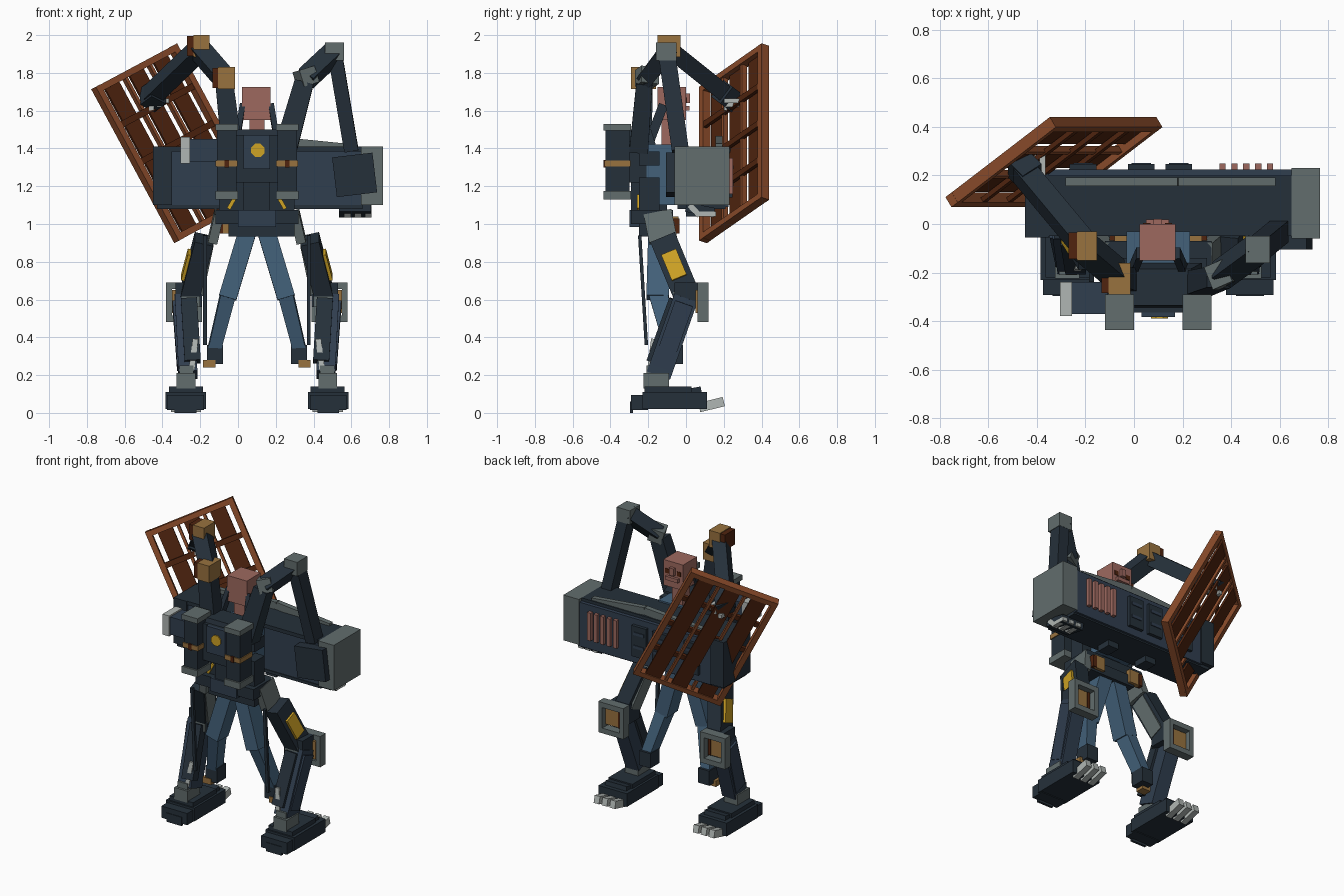
import bpy, bmesh, math
from mathutils import Vector, Matrix

if "Cube" in bpy.data.objects:
    bpy.data.objects.remove(bpy.data.objects["Cube"])


def paint(name, hexa):
    m = bpy.data.materials.new(name)
    c = [int(hexa[i:i + 2], 16) / 255 for i in (0, 2, 4)]
    m.diffuse_color = [v / 12.92 if v < .04 else ((v + .055) / 1.055) ** 2.4 for v in c] + [1]
    m.use_nodes = True
    m.node_tree.nodes["Principled BSDF"].inputs["Base Color"].default_value = m.diffuse_color
    return m


DARK = paint("dark navy", "25303A")
NAVY = paint("navy", "303E4F")
STEEL = paint("steel blue", "43617A")
GRAY = paint("gray", "626D6D")
LIGHT = paint("light gray", "B0B6B3")
RUST = paint("rust", "8A4B2A")
BROWN = paint("dark brown", "50240F")
TAN = paint("tan", "98723F")
YELLOW = paint("yellow", "CFA325")
PINK = paint("dusty pink", "9D695F")


def block(name, mat, size, matrix, taper=1.0):
    """Box of a given size; taper scales its top end."""
    bm = bmesh.new()
    bmesh.ops.create_cube(bm, size=1)
    for v in bm.verts:
        k = taper if v.co.z > 0 else 1
        v.co = Vector((v.co.x * size[0] * k, v.co.y * size[1] * k, v.co.z * size[2]))
    me = bpy.data.meshes.new(name)
    bm.to_mesh(me)
    bm.free()
    me.materials.append(mat)
    ob = bpy.data.objects.new(name, me)
    bpy.context.collection.objects.link(ob)
    ob.matrix_world = matrix
    return ob


def box(name, mat, x, y, z):
    """Box from (low, high) ranges."""
    r = (x, y, z)
    return block(name, mat, [abs(b - a) for a, b in r],
                 Matrix.Translation([(a + b) / 2 for a, b in r]))


def beam(name, mat, p, q, w, d, taper=1.0, ref=(1, 0, 0)):
    """Bar from p to q, w wide along ref and d deep."""
    p, q = Vector(p), Vector(q)
    z = (q - p).normalized()
    x = Vector(ref)
    x = (x - z * x.dot(z)).normalized()
    y = z.cross(x)
    m = Matrix((x, y, z)).transposed().to_4x4()
    m.translation = (p + q) / 2
    return block(name, mat, (w, d, (q - p).length), m, taper)


CX = 0.1  # centre line of the walker

# Cargo body across the back
box("cargo_body", NAVY, (-.36, .66), (-.04, .225), (1.09, 1.39))
box("cargo_roof", DARK, (-.45, .65), (-.05, .2), (1.385, 1.41))
box("cargo_floor", DARK, (-.43, .66), (-.045, .21), (1.08, 1.1))
box("cargo_left_end", DARK, (-.45, -.35), (-.055, .235), (1.1, 1.41))
box("cargo_right_end", GRAY, (.65, .767), (-.06, .23), (1.1, 1.41))
beam("roof_ridge", GRAY, (.18, .175, 1.44), (.58, .175, 1.40), .035, .05, ref=(0, 1, 0))
beam("roof_ridge", GRAY, (.18, .175, 1.44), (-.28, .175, 1.41), .035, .05, ref=(0, 1, 0))
for x in (-.21, .03, .185):
    box("back_panel", DARK, (x - .055, x + .055), (.22, .247), (1.14, 1.35))
    for z in (1.2, 1.29):
        box("panel_latch", NAVY, (x - .04, x + .04), (.245, .252), (z, z + .02))
for i in range(5):
    x = .365 + i * .049
    box("vent_bar", PINK, (x - .013, x + .013), (.21, .25), (1.16, 1.35))
for x in (-.05, .25):
    box("floor_bracket", DARK, (x - .04, x + .04), (.0, .1), (1.04, 1.09))

# Chest and torso
box("torso", STEEL, (-.03, .23), (-.21, -.03), (1.1, 1.42))
box("torso_upper_side", DARK, (-.1, .3), (-.25, -.14), (1.31, 1.385))
box("torso_lower_side", DARK, (-.1, .3), (-.25, -.14), (1.05, 1.245))
box("chest", DARK, (-.03, .23), (-.365, -.19), (1.22, 1.47))
beam("chest_top", DARK, (CX, -.26, 1.42), (CX, -.26, 1.50), .36, .2, .75)
box("belly", DARK, (.03, .17), (-.29, -.1), (1.05, 1.25))
box("chest_panel", NAVY, (.03, .17), (-.383, -.36), (1.29, 1.47))
bpy.ops.mesh.primitive_cylinder_add(vertices=8, radius=.038, depth=.009, location=(.105, -.386, 1.39),
                                    rotation=(math.pi / 2, math.pi / 8, 0))
emblem = bpy.context.object
emblem.name = "chest_badge"
emblem.data.materials.append(YELLOW)

for s in (-1, 1):
    c = CX + s * .16
    box("chest_pod", DARK, (c - .052, c + .052), (-.425, -.3), (1.15, 1.5))
    box("pod_top_cap", GRAY, (c - .06, c + .06), (-.437, -.29), (1.495, 1.53))
    box("pod_bottom_cap", GRAY, (c - .06, c + .06), (-.437, -.29), (1.13, 1.175))
    box("pod_band", TAN, (c - .058, c + .058), (-.432, -.295), (1.305, 1.337))
    box("pod_band_clip", BROWN, (c - .012, c + .012), (-.436, -.42), (1.3, 1.34))
    beam("collar", DARK, (CX + s * .11, -.2, 1.42), (CX + s * .075, -.12, 1.63), .03, .05)
    beam("side_strap", YELLOW, (CX + s * .15, -.25, 1.08), (CX + s * .11, -.25, 1.15), .02, .02)

# Pelvis
box("hip_block", DARK, (-.12, .32), (-.29, -.07), (1.0, 1.075))
box("pelvis", DARK, (-.05, .3), (-.25, -.06), (.935, 1.01))
box("pelvis_front", NAVY, (.0, .2), (-.3, -.25), (.985, 1.075))

# Head
box("head", PINK, (.022, .172), (-.15, 0), (1.55, 1.725))
box("neck", PINK, (.06, .14), (-.13, -.05), (1.4, 1.56))
box("head_back_bar", PINK, (.05, .145), (-.01, .018), (1.6, 1.625))
box("head_back_knob", PINK, (.08, .115), (-.01, .02), (1.64, 1.69))
for s in (-1, 1):
    box("head_slot", BROWN, (.097 + s * .045 - .015, .097 + s * .045 + .015), (-.01, .004), (1.64, 1.67))

# Shoulder lamp on the left
box("lamp_body", NAVY, (-.26, -.11), (-.37, -.24), (1.33, 1.45))
box("lamp_end", LIGHT, (-.305, -.255), (-.38, -.24), (1.32, 1.46))
box("lamp_mount", DARK, (-.14, -.08), (-.34, -.2), (1.34, 1.42))

# Arm that holds the pallet
beam("upper_arm_a", DARK, (-.035, -.23, 1.42), (-.075, -.22, 1.77), .11, .1, .85)
box("shoulder_joint_a", TAN, (-.105, -.015), (-.29, -.16), (1.715, 1.83))
box("shoulder_joint_a_side", BROWN, (-.135, -.1), (-.285, -.165), (1.72, 1.825))
beam("middle_arm_a", DARK, (-.08, -.2, 1.78), (-.21, -.09, 1.93), .1, .09)
box("elbow_a", TAN, (-.235, -.152), (-.15, -.03), (1.885, 2.0))
box("elbow_a_side", BROWN, (-.27, -.23), (-.145, -.035), (1.89, 1.995))
beam("forearm_a", DARK, (-.21, -.08, 1.92), (-.46, .22, 1.68), .09, .09)
beam("hand_a", DARK, (-.42, .19, 1.70), (-.48, .25, 1.655), .1, .11)
for i in range(3):
    box("finger_a", LIGHT, (-.47 + i * .04, -.445 + i * .04), (.2, .29), (1.6 + i * .02, 1.625 + i * .02))

# Arm that holds the cargo end
beam("upper_arm_b", DARK, (.25, -.25, 1.39), (.35, -.22, 1.75), .12, .1, .85)
beam("shoulder_joint_b", GRAY, (.32, -.225, 1.765), (.4, -.19, 1.79), .1, .09, ref=(0, 1, 0))
beam("middle_arm_b", DARK, (.36, -.21, 1.77), (.51, -.1, 1.91), .1, .085)
box("elbow_b", GRAY, (.46, .56), (-.16, -.05), (1.865, 1.96))
beam("forearm_b", DARK, (.515, -.1, 1.89), (.6, -.03, 1.39), .075, .09)
beam("hand_b", DARK, (.605, -.07, 1.365), (.63, -.07, 1.155), .215, .07)
beam("palm_b", DARK, (.62, 0, 1.09), (.62, .15, 1.06), .17, .05)
for i in range(3):
    x = .58 + i * .055
    beam("finger_b", LIGHT, (x, .02, 1.1), (x, .07, 1.045), .035, .03)
    box("finger_tip_b", LIGHT, (x - .017, x + .017), (.06, .16), (1.04, 1.065))

# Wooden pallet on the left: u runs across, v runs along
O = Vector((-.765, .09, 1.72))
U = Vector((.43, .33, .23))
V = Vector((.44, 0, -.815))
N = U.cross(V).normalized()


def slat(name, mat, a, b, width, thick, lift):
    p, q = [O + U * t[0] + V * t[1] + N * lift for t in (a, b)]
    beam(name, mat, p, q, width, thick, ref=U if a[0] == b[0] else V)


for t in (.03, .97):
    slat("pallet_long_rail", RUST, (t, 0), (t, 1), .035, .05, 0)
    slat("pallet_short_rail", RUST, (0, .02 if t < .5 else .98), (1, .02 if t < .5 else .98), .035, .05, 0)
for t in (.2, .5, .8):
    slat("pallet_plank", BROWN, (t, .02), (t, .98), .1, .015, .012)
for t in (.26, .5, .74):
    slat("pallet_cross_bar", BROWN, (.03, t), (.97, t), .035, .02, -.012)
for t in (.35, .65):
    slat("pallet_thin_rail", RUST, (t, .02), (t, .98), .018, .03, 0)

# Legs, mirrored about the centre line
for s in (-1, 1):
    def P(x, y, z):
        return (CX + s * x, y, z)

    def lbox(name, mat, x, y, z):
        return box(name, mat, sorted((CX + s * x[0], CX + s * x[1])), y, z)

    # hip skirts
    beam("hip_skirt", GRAY, P(.235, -.12, .91), P(.2, -.15, 1.06), .05, .15)
    lbox("hip_tan_block", TAN, (.1, .18), (-.075, -.04), (.95, 1.04))
    lbox("hip_brown_block", BROWN, (.17, .2), (-.07, -.035), (.95, 1.03))
    beam("hip_strap", DARK, P(.275, -.245, .94), P(.275, -.21, .36), .02, .018)
    # thigh
    beam("thigh", DARK, P(.28, -.12, .92), P(.355, .0, .63), .1, .14)
    beam("thigh_plate", GRAY, P(.245, -.12, .9), P(.3, -.01, .64), .03, .1)
    beam("thigh_yellow_panel", YELLOW, P(.351, -.091, .85), P(.387, -.035, .715), .03, .085)
    # knee frame with its inset pad
    lbox("knee", DARK, (.29, .43), (-.06, .06), (.56, .69))
    lbox("knee_pad", TAN, (.33, .45), (.05, .085), (.53, .65))
    lbox("knee_pad_edge", BROWN, (.33, .35), (.05, .09), (.53, .65))
    for z in (.48, .655):
        lbox("knee_frame_bar", GRAY, (.29, .48), (.06, .12), (z, z + .035))
    for x in (.29, .45):
        lbox("knee_frame_side", GRAY, (x, x + .03), (.06, .12), (.48, .69))
    lbox("knee_front", GRAY, (.3, .4), (-.07, -.05), (.56, .64))
    # shin
    beam("shin", NAVY, P(.365, -.145, .2), P(.385, .0, .61), .1, .13)
    beam("shin_outer_plate", NAVY, P(.405, -.13, .24), P(.43, -.01, .58), .035, .1)
    beam("shin_guard", DARK, P(.34, -.18, .27), P(.36, -.06, .6), .085, .06)
    beam("shin_piston", LIGHT, P(.345, -.19, .23), P(.325, -.17, .39), .03, .03)
    lbox("ankle", GRAY, (.325, .425), (-.225, -.09), (.13, .21))
    lbox("ankle_upper", GRAY, (.335, .41), (-.21, -.1), (.2, .25))
    # foot
    lbox("foot", DARK, (.27, .485), (-.23, .11), (.02, .11))
    lbox("foot_top", DARK, (.285, .465), (-.22, .03), (.1, .14))
    lbox("foot_toe", DARK, (.28, .475), (-.292, -.2), (.015, .095))
    lbox("toe_cap", DARK, (.32, .435), (-.296, -.28), (.0, .06))
    beam("heel", DARK, P(.375, -.03, .105), P(.375, .08, .125), .16, .03)
    for i in (-1, 0, 1):
        beam("heel_claw", LIGHT, P(.375 + i * .06, .07, .028), P(.375 + i * .06, .2, .06), .04, .05)
    # inner driver leg
    beam("driver_thigh", STEEL, P(.05, -.14, .96), P(.155, -.15, .61), .095, .12)
    beam("driver_calf", STEEL, P(.15, -.15, .64), P(.225, -.07, .34), .08, .1, .85)
    lbox("driver_boot", DARK, (.18, .265), (-.115, -.015), (.26, .36))
    lbox("boot_pedal", TAN, (.22, .285), (-.12, -.06), (.24, .28))
